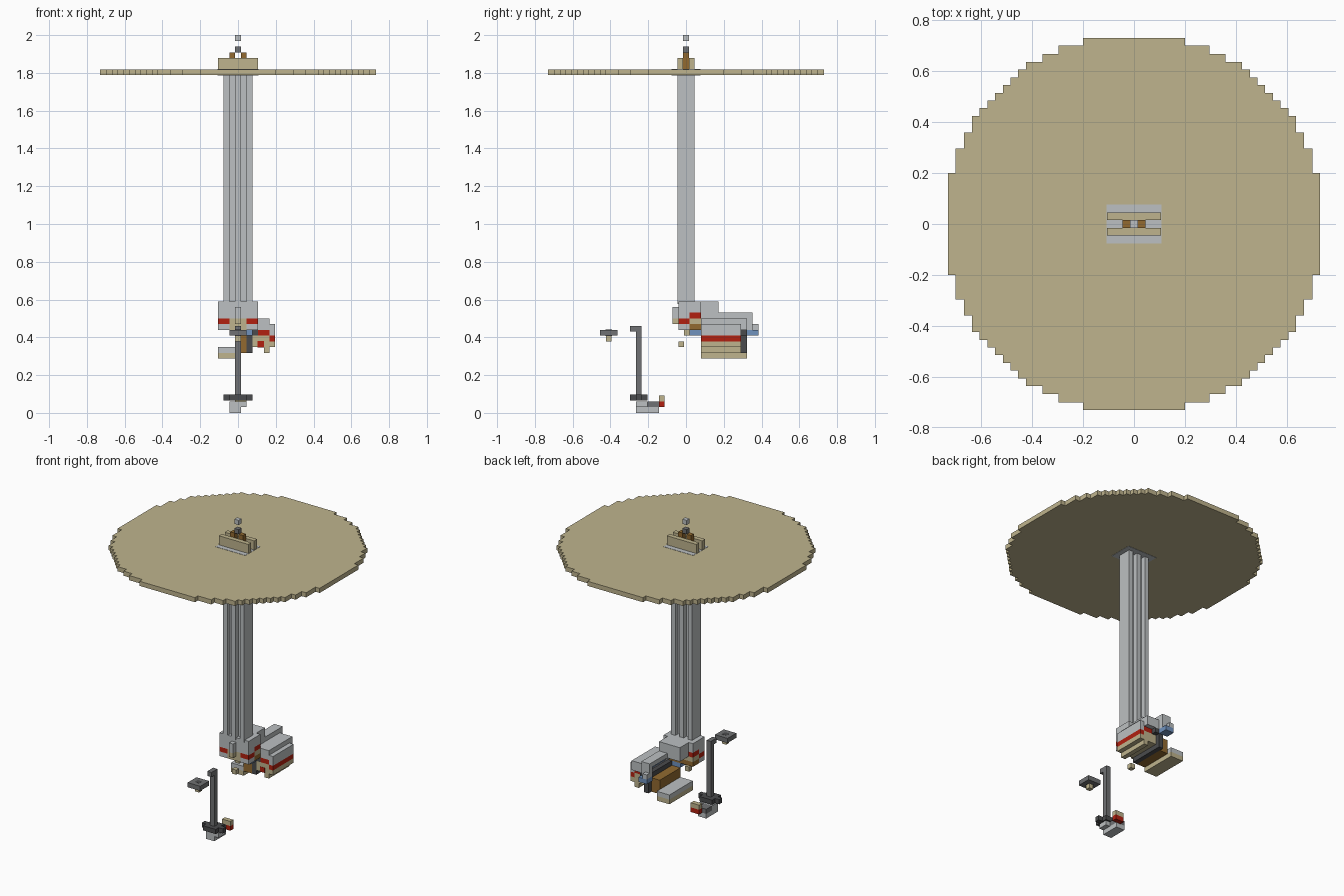
import bpy, bmesh

if "Cube" in bpy.data.objects:
    bpy.data.objects.remove(bpy.data.objects["Cube"])

U = 2 / 66  # size of one block


def linear(c):
    c /= 255
    return c / 12.92 if c < 0.04045 else ((c + 0.055) / 1.055) ** 2.4


def material(name, *rgb):
    m = bpy.data.materials.new(name)
    m.use_nodes = True
    col = [linear(c) for c in rgb] + [1]
    m.diffuse_color = col
    m.node_tree.nodes["Principled BSDF"].inputs["Base Color"].default_value = col
    return m


tan = material("tan", 191, 180, 141)
grey = material("light grey", 188, 192, 194)
red = material("red", 178, 32, 16)
brown = material("brown", 146, 106, 48)
steel = material("steel grey", 112, 113, 115)
dark = material("charcoal", 74, 75, 77)
blue = material("blue glass", 112, 146, 190)


def finish(bm, name, mat):
    bmesh.ops.recalc_face_normals(bm, faces=bm.faces)
    mesh = bpy.data.meshes.new(name)
    bm.to_mesh(mesh)
    bm.free()
    mesh.materials.append(mat)
    bpy.context.collection.objects.link(bpy.data.objects.new(name, mesh))


def builder(dy=0, dz=0):
    """Return a box function using inclusive block ranges, shifted by dy, dz."""
    def box(name, mat, xs, ys, zs, grow=0):
        spans = []
        for r, lo, hi in ((xs, -.5, .5), (ys, dy - .5, dy + .5), (zs, dz, dz + 1)):
            a, b = r if isinstance(r, tuple) else (r, r)
            spans.append((a + lo - grow, b + hi + grow))
        bm = bmesh.new()
        bmesh.ops.create_cube(bm, size=1)
        for v in bm.verts:
            v.co = [U * (s[1] if c > 0 else s[0]) for c, s in zip(v.co, spans)]
        finish(bm, name, mat)
    return box


# Stepped disc: one quarter of the staircase, mirrored to all four
steps = [.2, .297, .36, .425, .455, .485, .515, .545, .575, .607, .637, .668, .7, .73]
quarter = []
for x, y, nxt in zip(steps, steps[::-1], steps[-2::-1] + [0]):
    quarter += [(x, y), (x, nxt)]
quarter = quarter[:-1]
ring = quarter + [(x, -y) for x, y in quarter[::-1]]
ring += [(-x, y) for x, y in ring[::-1]]
bm = bmesh.new()
face = bm.faces.new([bm.verts.new((x, y, 59 * U)) for x, y in ring])
out = bmesh.ops.extrude_face_region(bm, geom=[face])
bmesh.ops.translate(bm, vec=(0, 0, U), verts=[g for g in out["geom"] if isinstance(g, bmesh.types.BMVert)])
finish(bm, "disc", tan)

# Hub on the disc
top = builder()
top("hub_plate", grey, (-3, 3), (-2, 2), 59, .05)
for s in (-1, 1):
    top("hub_bar", tan, (-3, 3), s, (60, 61))
    top("hub_block", brown, s, 0, (60, 62))
top("hub_cap", steel, 0, 0, 63)
top("hub_tip", grey, 0, 0, 65)

# Ribbed column
top("column_core", grey, (-2, 2), 0, (19, 58))
for x in (-2, 0, 2):
    for y in (-1, 1):
        top("column_rib", grey, x, y, (19, 58))

# Base housing under the column
low = builder(.15, -.5)
low("base_top", grey, (-3, 3), (-1, 2), (18, 19))
low("base_upper", grey, (-3, 3), (-1, 0), 17)
low("base_tail", grey, (-2, 2), (3, 5), (17, 19))
low("base_rear_stripe", red, (-3, 3), (1, 2), 17)
low("base_rear_band", tan, (-3, 3), (1, 2), 16)
low("base_rear_floor", brown, (-3, 3), (1, 2), 15)
low("base_centre", tan, (-1, 1), (-1, 0), (15, 16))
for x in ((-3, -2), (2, 3)):
    low("base_stripe", red, x, (-1, 0), 16)
    low("base_foot", grey, x, (-1, 0), 15)
low("nose_strip", grey, 0, -2, (17, 18))
low("nose_tip", tan, 0, -2, 16)
low("belly_glass", blue, (0, 2), (1, 2), 14)
low("belly_block", tan, 0, 0, 14)
low("loose_block", tan, 0, -1, 12)

# Side pod
low("pod_top", grey, (3, 5), (3, 10), (15, 16))
low("pod_side", grey, 6, (3, 9), (14, 15))
low("pod_side_stripe", red, 6, (3, 9), 13)
low("pod_side_base", tan, 6, (3, 9), 12)
low("pod_front_stripe", red, (4, 5), (3, 9), 14)
low("pod_body", tan, (3, 5), (3, 9), (12, 13))
low("pod_mark", red, 4, 3, 12, .05)
low("pod_keel", tan, 5, (3, 9), 11)
low("pod_inner_wall", dark, (2, 3), (3, 10), 14)
low("pod_inner_lower", dark, 2, (3, 10), (11, 13))
low("pod_lining", brown, (0, 1), (3, 9), (11, 13))
low("pod_glass", blue, 2, (3, 9), 16)
low("fin", grey, (1, 2), (6, 11), 17)
low("fin_root", grey, (1, 2), (3, 5), 16.5)
low("fin_post", grey, (1, 2), 11, (15, 16))
low("tail_glass", blue, (1, 2), (11, 12), 14)
low("tail_block", grey, 1, 12, 15)

# Low slab beside the pod
low("slab_top", grey, (-3, -1), (3, 10), 11)
low("slab_base", tan, (-3, -1), (3, 10), 10)

# Free standing pole with its foot
pole = builder(-.25, .2)
pole("pole", steel, 0, -8, (3, 14))
pole("pole_arm", steel, 0, -9, 14)
pole("pole_crossbar", dark, (-2, 2), -8, 2)
for y in (-9, -7):
    pole("pole_crossbar_side", dark, (-1, 1), y, 2)
foot = builder(-.25)
foot("foot_plate", grey, (-1, 0), (-8, -5), 0)
foot("foot_riser", grey, (-1, 1), (-8, -7), 1)
foot("foot_grip", steel, (-1, 0), (-6, -5), 1)
foot("foot_stripe", red, (0, 1), -4, 1)
foot("foot_end", tan, (0, 1), -4, 2)

# Floating plate
plate = builder(-.5, -.5)
plate("floating_plate", steel, (-1, 1), (-14, -12), 14)
plate("floating_plate_centre", dark, 0, -13, 14, .03)
plate("floating_plate_peg", tan, 0, -13, 13)
